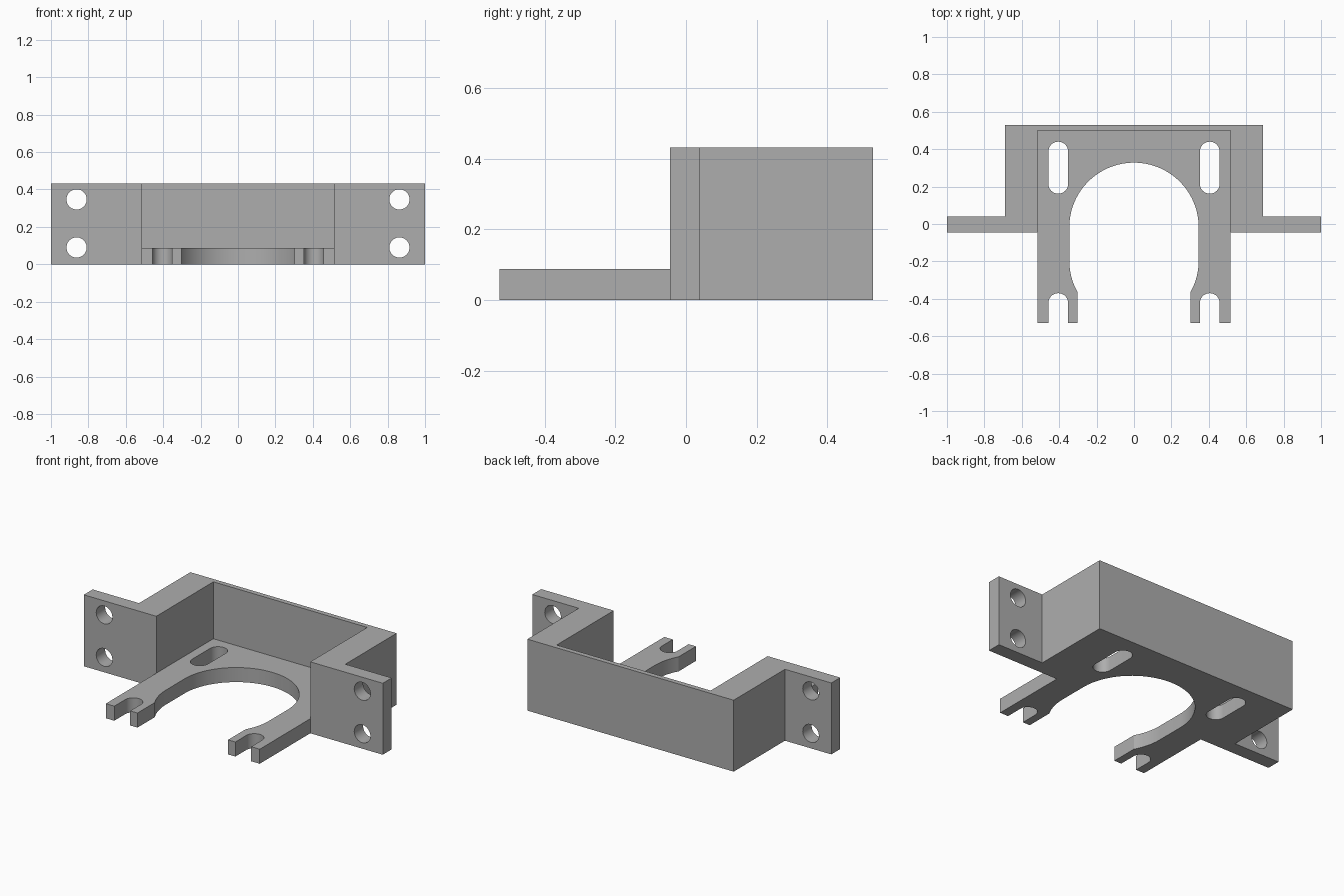
import bpy
import bmesh
from math import cos, sin, pi, asin
from mathutils import Matrix

cube = bpy.data.objects.get("Cube")
if cube:
    bpy.data.objects.remove(cube, do_unlink=True)

grey = bpy.data.materials.new("plain grey")
grey.use_nodes = True
colour = (0.42, 0.42, 0.42, 1)
grey.diffuse_color = colour
grey.node_tree.nodes["Principled BSDF"].inputs["Base Color"].default_value = colour


def arc(cx, cy, r, start, end, steps=24):
    """Points along a circular arc, angles in radians."""
    angles = [start + (end - start) * i / steps for i in range(steps + 1)]
    return [(cx + r * cos(a), cy + r * sin(a)) for a in angles]


def extrude(name, outline, z0, z1, turn=None):
    """Closed prism from an outline in the xy plane."""
    bm = bmesh.new()
    face = bm.faces.new([bm.verts.new((x, y, z0)) for x, y in outline])
    top = bmesh.ops.extrude_face_region(bm, geom=[face])["geom"]
    verts = [v for v in top if isinstance(v, bmesh.types.BMVert)]
    bmesh.ops.translate(bm, verts=verts, vec=(0, 0, z1 - z0))
    if turn:
        bm.transform(turn)
    bmesh.ops.recalc_face_normals(bm, faces=bm.faces)
    mesh = bpy.data.meshes.new(name)
    bm.to_mesh(mesh)
    bm.free()
    mesh.materials.append(grey)
    obj = bpy.data.objects.new(name, mesh)
    bpy.context.collection.objects.link(obj)
    return obj


def activate(obj):
    bpy.ops.object.select_all(action="DESELECT")
    obj.select_set(True)
    bpy.context.view_layer.objects.active = obj


def cut(obj, cutter):
    """Subtract the cutter, then discard it."""
    cutter.hide_render = True
    mod = obj.modifiers.new("cut", "BOOLEAN")
    mod.operation = "DIFFERENCE"
    mod.solver = "EXACT"
    mod.object = cutter
    activate(obj)
    bpy.ops.object.modifier_apply(modifier=mod.name)
    bpy.data.objects.remove(cutter, do_unlink=True)


def mirrored(half):
    """Complete an outline whose right half is given."""
    return half + [(-x, y) for x, y in reversed(half)]


HEIGHT, PLATE = 0.432, 0.088
BACK, FRONT = 0.53, -0.528
INNER, OUTER = 0.515, 0.69
SLOT_X, SLOT_R = 0.405, 0.053

# Raised wall with a mounting flange on each side
wall = extrude("wall_and_flanges", mirrored([
    (OUTER, BACK), (OUTER, 0.04), (1, 0.04), (1, -0.045),
    (INNER, -0.045), (INNER, 0.5)]), 0, HEIGHT)

# Bolt holes through the flanges
upright = Matrix.Rotation(pi / 2, 4, "X")
for side in (-1, 1):
    for z in (0.09, 0.347):
        circle = arc(side * 0.863, z, 0.054, 0, 2 * pi, 48)[:-1]
        cut(wall, extrude("hole_cutter", circle, -0.2, 0.2, upright))

# Base plate with forked arms around the central opening
BORE, TIP = 0.346, 0.303
lower = asin((BORE ** 2 - TIP ** 2) ** 0.5 / BORE)
half = [(INNER, 0.5), (INNER, FRONT), (SLOT_X + SLOT_R, FRONT)]
half += arc(SLOT_X, -0.423, SLOT_R, 0, pi)
half += [(SLOT_X - SLOT_R, FRONT), (TIP, FRONT)]
half += arc(0, -0.195, BORE, -lower, 0, 16)
half += arc(0, -0.018, BORE, 0, pi / 2, 32)[:-1]
outline = half + [(0, BORE - 0.018)] + [(-x, y) for x, y in reversed(half)]
plate = extrude("base_plate", outline, 0, PLATE)

# Long adjustment slots at the back of the plate
for side in (-1, 1):
    slot = arc(side * SLOT_X, 0.387, SLOT_R, 0, pi)
    slot += arc(side * SLOT_X, 0.215, SLOT_R, pi, 2 * pi)
    cut(plate, extrude("slot_cutter", slot, -0.1, 0.2))

for part in (wall, plate):
    activate(part)
    bpy.ops.object.shade_smooth_by_angle(angle=pi / 7)
